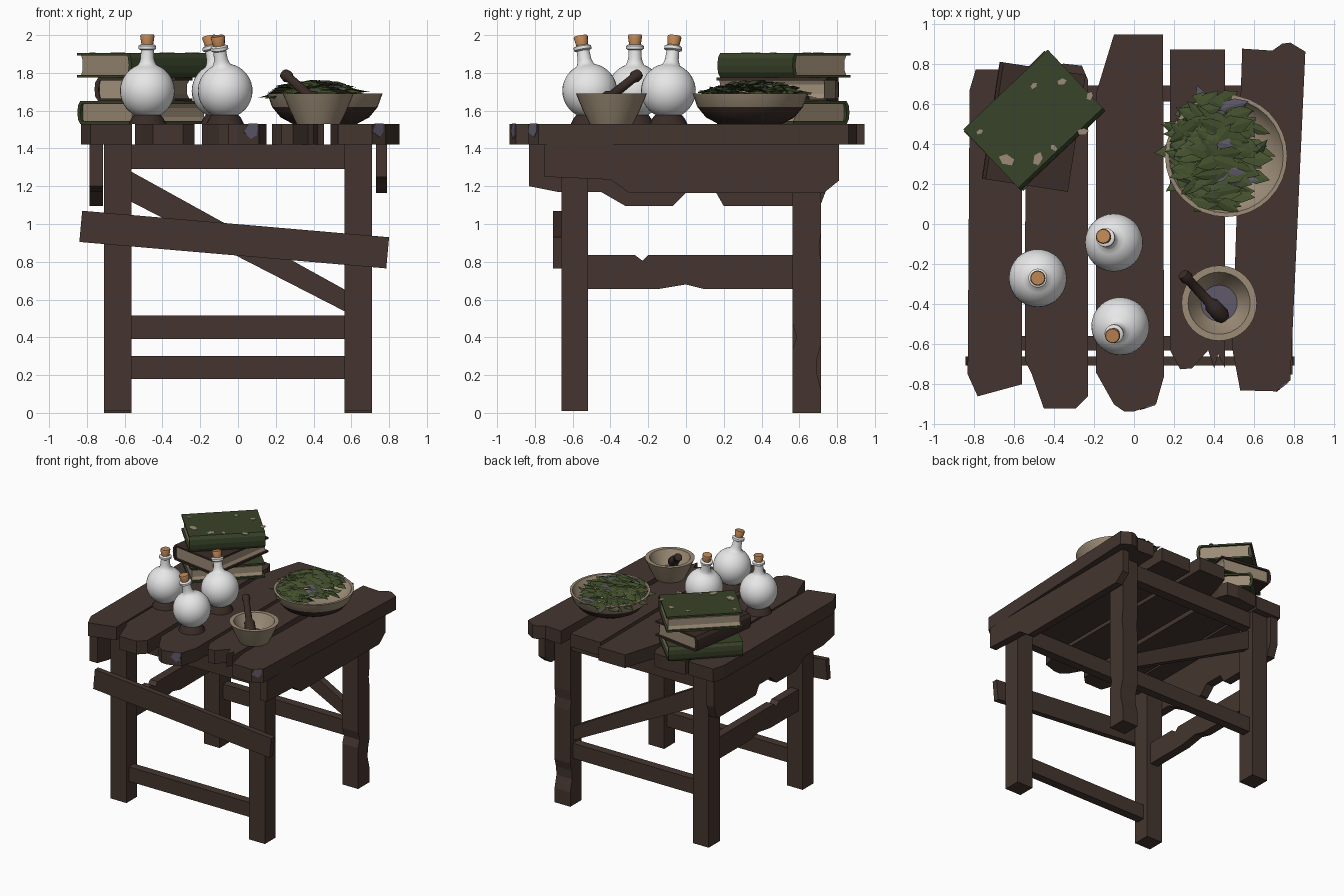
import bpy, bmesh, math, random
from mathutils import Matrix, Vector

if "Cube" in bpy.data.objects:
    bpy.data.objects.remove(bpy.data.objects["Cube"])

random.seed(4)

def mat(name, r, g, b):
    m = bpy.data.materials.new(name)
    m.diffuse_color = (r, g, b, 1)
    m.use_nodes = True
    m.node_tree.nodes["Principled BSDF"].inputs["Base Color"].default_value = m.diffuse_color
    return m

WOOD = mat("dark wood", 0.058, 0.036, 0.029)
DARK = mat("deep brown", 0.042, 0.025, 0.020)
GREEN = mat("green cloth", 0.040, 0.056, 0.022)
LEAF = mat("leaf green", 0.058, 0.083, 0.027)
BEIGE = mat("pale beige", 0.33, 0.26, 0.18)
GREY = mat("dusty violet", 0.115, 0.100, 0.145)
CORK = mat("cork", 0.52, 0.24, 0.09)
GLASS = mat("white glass", 0.80, 0.80, 0.80)

def finish(name, bm, mats, matrix=None, smooth=False):
    bmesh.ops.recalc_face_normals(bm, faces=bm.faces)
    me = bpy.data.meshes.new(name)
    bm.to_mesh(me)
    bm.free()
    for m in mats:
        me.materials.append(m)
    ob = bpy.data.objects.new(name, me)
    bpy.context.collection.objects.link(ob)
    if matrix:
        ob.matrix_world = matrix
    if smooth:
        bpy.context.view_layer.objects.active = ob
        ob.select_set(True)
        bpy.ops.object.shade_smooth_by_angle(angle=math.radians(40))
        ob.select_set(False)
    return ob

def prism(name, pts, axis, lo, hi, m, matrix=None):
    """Outline extruded along an axis."""
    place = {'x': lambda a, b, h: (h, a, b), 'y': lambda a, b, h: (a, h, b),
             'z': lambda a, b, h: (a, b, h)}[axis]
    bm = bmesh.new()
    A = [bm.verts.new(place(a, b, lo)) for a, b in pts]
    B = [bm.verts.new(place(a, b, hi)) for a, b in pts]
    bm.faces.new(A)
    bm.faces.new(B)
    for i in range(len(pts)):
        j = (i + 1) % len(pts)
        bm.faces.new((A[i], A[j], B[j], B[i]))
    return finish(name, bm, [m], matrix)

def rect(a0, a1, b0, b1):
    return [(a0, b0), (a1, b0), (a1, b1), (a0, b1)]

def lathe(name, prof, mats, matrix, ids=None, n=32):
    """Profile of (radius, z) turned about z; ids give a material per band."""
    bm = bmesh.new()
    rings = []
    for r, z in prof:
        k = 1 if r < 1e-5 else n
        rings.append([bm.verts.new((r * math.cos(2 * math.pi * i / n), r * math.sin(2 * math.pi * i / n), z))
                      for i in range(k)])
    for s in range(len(prof) - 1):
        P, Q = rings[s], rings[s + 1]
        for i in range(n):
            vs = []
            for v in (P[i % len(P)], P[(i + 1) % len(P)], Q[(i + 1) % len(Q)], Q[i % len(Q)]):
                if v not in vs:
                    vs.append(v)
            f = bm.faces.new(vs)
            f.material_index = ids[s] if ids else 0
    return finish(name, bm, mats, matrix, True)

T = Matrix.Translation

# Table top: five ragged planks
planks = [
    [(-.83, -.75), (-.78, -.86), (-.56, -.80), (-.56, .77), (-.79, .77), (-.82, .67)],
    [(-.545, -.68), (-.51, -.75), (-.45, -.92), (-.29, -.92), (-.23, -.86), (-.23, .72), (-.26, .79), (-.35, .80), (-.54, .78)],
    [(-.19, -.74), (-.10, -.90), (-.05, -.935), (0, -.935), (.11, -.90), (.15, -.76), (.145, .945), (-.10, .945), (-.19, .65)],
    [(.18, -.63), (.23, -.725), (.29, -.72), (.37, -.63), (.40, -.72), (.42, -.65), (.455, -.72), (.455, .87), (.18, .87)],
    [(.49, -.62), (.53, -.83), (.71, -.835), (.78, -.78), (.855, .86), (.78, .905), (.74, .90), (.69, .865), (.54, .875)]]
for i, p in enumerate(planks):
    prism(f"top_plank_{i + 1}", p, 'z', 1.42, 1.53, WOOD)

# Worn chips on the front edges
prism("chip_middle", [(.03, 1.49), (.07, 1.45), (.105, 1.47), (.108, 1.532), (.06, 1.532)], 'y', -.003, .003, GREY,
      T((.0, -.935, 0)) @ Matrix.Rotation(math.atan2(.035, .11), 4, 'Z'))
prism("chip_right", [(.0, 1.49), (.05, 1.46), (.075, 1.49), (.075, 1.532), (.02, 1.532)], 'y', -.003, .003, GREY,
      T((.71, -.835, 0)) @ Matrix.Rotation(math.atan2(.055, .07), 4, 'Z'))

# Legs, the back right one chipped
for x, nx in ((-.71, "left"), (.565, "right")):
    prism(f"front_{nx}_leg", rect(-.66, -.52, .01, 1.42), 'x', x, x + .145, WOOD)
back = rect(.565, .715, 0, 1.42)
prism("back_left_leg", back, 'x', -.71, -.565, WOOD)
prism("back_right_leg", [(.565, 0), (.715, 0), (.715, .12), (.69, .22), (.695, .29), (.715, .36), (.715, .8),
      (.705, .88), (.715, .96), (.715, 1.42), (.565, 1.42), (.565, .47), (.585, .40), (.565, .34)], 'x', .565, .71, WOOD)

# Side aprons
prism("left_apron", [(-.83, 1.42), (-.83, 1.20), (-.68, 1.17), (-.45, 1.17), (-.32, 1.095), (-.07, 1.095), (0, 1.165),
      (.16, 1.165), (.20, 1.095), (.71, 1.095), (.75, 1.2), (.75, 1.42)], 'x', -.785, -.715, WOOD)
prism("right_apron", [(-.75, 1.42), (-.75, 1.25), (-.40, 1.235), (-.30, 1.165), (.73, 1.165), (.81, 1.23), (.81, 1.42)],
      'x', .73, .79, WOOD)

# Rails and braces
prism("front_top_rail", rect(-.57, .57, 1.29, 1.42), 'y', -.63, -.56, WOOD)
prism("back_top_rail", rect(-.57, .57, 1.29, 1.42), 'y', .61, .69, WOOD)
prism("front_low_rail", rect(-.57, .57, .18, .30), 'y', -.63, -.56, WOOD)
prism("back_low_rail", rect(-.57, .57, .39, .515), 'y', .61, .68, WOOD)
prism("back_diagonal", [(-.57, 1.28), (-.57, 1.12), (.57, .535), (.57, .65)], 'y', .61, .67, WOOD)
prism("front_crooked_board", [(-.825, 1.07), (-.84, .905), (.785, .765), (.80, .93)], 'y', -.705, -.66, WOOD)
prism("left_side_rail", [(-.53, .655), (-.15, .655), (0, .68), (.1, .655), (.57, .655), (.57, .835), (-.2, .835),
      (-.23, .805), (-.27, .835), (-.53, .835)], 'x', -.67, -.60, WOOD)

# Books: wrapped cover with rounded spine, page block inside
def book(name, x, y, z, ang, L, W, H, cover):
    M = T((x, y, z)) @ Matrix.Rotation(math.radians(ang), 4, 'Z')
    w, t = W / 2, .014
    prism(name + "_cover", [(w, 0), (w, t), (-w + .03, t), (-w + .02, H / 2), (-w + .03, H - t), (w, H - t), (w, H),
          (-w + .02, H), (-w + .004, H * .8), (-w, H / 2), (-w + .004, H * .2), (-w + .02, 0)],
          'x', -L / 2, L / 2, cover, M)
    prism(name + "_pages", [(w - .015, t), (w - .028, H * .3), (w - .028, H * .7), (w - .015, H - t), (-w + .025, H - t),
          (-w + .025, t)], 'x', -L / 2 + .015, L / 2 - .015, BEIGE, M)

book("bottom_book", -.50, .515, 1.53, 225, .57, .42, .12, GREEN)
book("middle_book", -.50, .485, 1.65, 261.3, .59, .435, .125, DARK)
book("top_book", -.497, .518, 1.775, 43.3, .58, .42, .13, GREEN)

# Worn spots on the top cover
for i, (x, y, r) in enumerate([(-.5, .69, .02), (-.36, .71, .025), (-.22, .64, .025), (-.77, .46, .018),
                               (-.255, .46, .03), (-.48, .325, .036), (-.635, .32, .042), (-.4, .38, .02)]):
    a = random.uniform(0, 3)
    M = T((x, y, 0)) @ Matrix.Rotation(a, 4, 'Z')
    prism(f"cover_spot_{i + 1}", [(r * math.cos(k * 1.2566), .65 * r * math.sin(k * 1.2566)) for k in range(5)],
          'z', 1.903, 1.908, BEIGE, M)

# Round flasks on ring stands
R = .145
ball = [(R * math.sin(a), -R * math.cos(a)) for a in [math.radians(d) for d in range(0, 161, 10)]]
flask = ball + [(.042, .15), (.036, .17), (.034, .215), (.047, .222), (.047, .238), (.036, .245), (0, .245)]
cork = [(0, .24), (.03, .24), (.038, .29), (.034, .297), (0, .297)]
stand = [(.05, 1.53), (.10, 1.53), (.085, 1.56), (.07, 1.578), (.05, 1.57), (.05, 1.53)]
for i, (x, y, dx, dy) in enumerate([(-.48, -.27, 0, 0), (-.10, -.093, -.05, .03), (-.068, -.51, -.037, -.045)]):
    tilt = Vector((0, 0, 1)).rotation_difference(Vector((dx, dy, .27))).to_matrix().to_4x4()
    M = T((x, y, 1.705)) @ tilt
    lathe(f"flask_{i + 1}", flask, [GLASS], M)
    lathe(f"flask_cork_{i + 1}", cork, [CORK], M, n=16)
    lathe(f"flask_stand_{i + 1}", stand, [DARK], T((x, y, 0)), n=20)

# Mortar and pestle
lathe("mortar", [(0, 1.53), (.115, 1.53), (.15, 1.60), (.188, 1.69), (.155, 1.69), (.125, 1.63), (.09, 1.585), (0, 1.585)],
      [BEIGE, GREY], T((.425, -.395, 0)), [0, 0, 0, 0, 0, 0, 1])
lo, hi = Vector((.435, -.455, 1.63)), Vector((.245, -.25, 1.795))
d = hi - lo
lathe("pestle", [(0, -.03), (.03, -.025), (.042, 0), (.04, .08), (.026, .1), (.024, d.length - .05),
      (.033, d.length - .03), (.028, d.length), (0, d.length + .005)], [DARK],
      T(lo) @ Vector((0, 0, 1)).rotation_difference(d).to_matrix().to_4x4(), n=12)

# Herb bowl
lathe("herb_bowl", [(0, 1.53), (.17, 1.53), (.235, 1.565), (.28, 1.62), (.305, 1.69), (.285, 1.69), (.25, 1.625),
      (.16, 1.58), (0, 1.58)], [BEIGE, DARK], T((.46, .34, 0)), [1, 1, 1, 0, 0, 0, 0, 0])

# Herb heap: folded leaves pointing mostly to the left
bm = bmesh.new()
for i in range(170):
    a, r = random.uniform(0, 2 * math.pi), math.sqrt(random.random())
    x, y = .41 + .22 * r * math.cos(a), .36 + .27 * r * math.sin(a)
    z = 1.685 + .06 * (1 - r * r) + random.uniform(-.025, .01)
    L, w = random.uniform(.12, .19), random.uniform(.025, .04)
    M = (T((x, y, z)) @ Matrix.Rotation(math.pi + random.gauss(0, .45) - .5 * (y - .36), 4, 'Z')
         @ Matrix.Rotation(random.uniform(-.15, .12), 4, 'Y') @ Matrix.Rotation(random.uniform(-.4, .4), 4, 'X'))
    P = [bm.verts.new(M @ Vector(p)) for p in
         [(-L / 2, 0, 0), (-L * .15, -w, .004), (L * .2, -w * .8, .002), (L / 2, 0, -.005),
          (L * .2, w * .8, .002), (-L * .15, w, .004), (0, 0, .012)]]
    for f in ((0, 1, 2, 3, 6), (0, 6, 3, 4, 5)):
        bm.faces.new([P[k] for k in f]).material_index = 1 if i % 14 == 0 else 0
finish("herb_leaves", bm, [LEAF, GREY])
